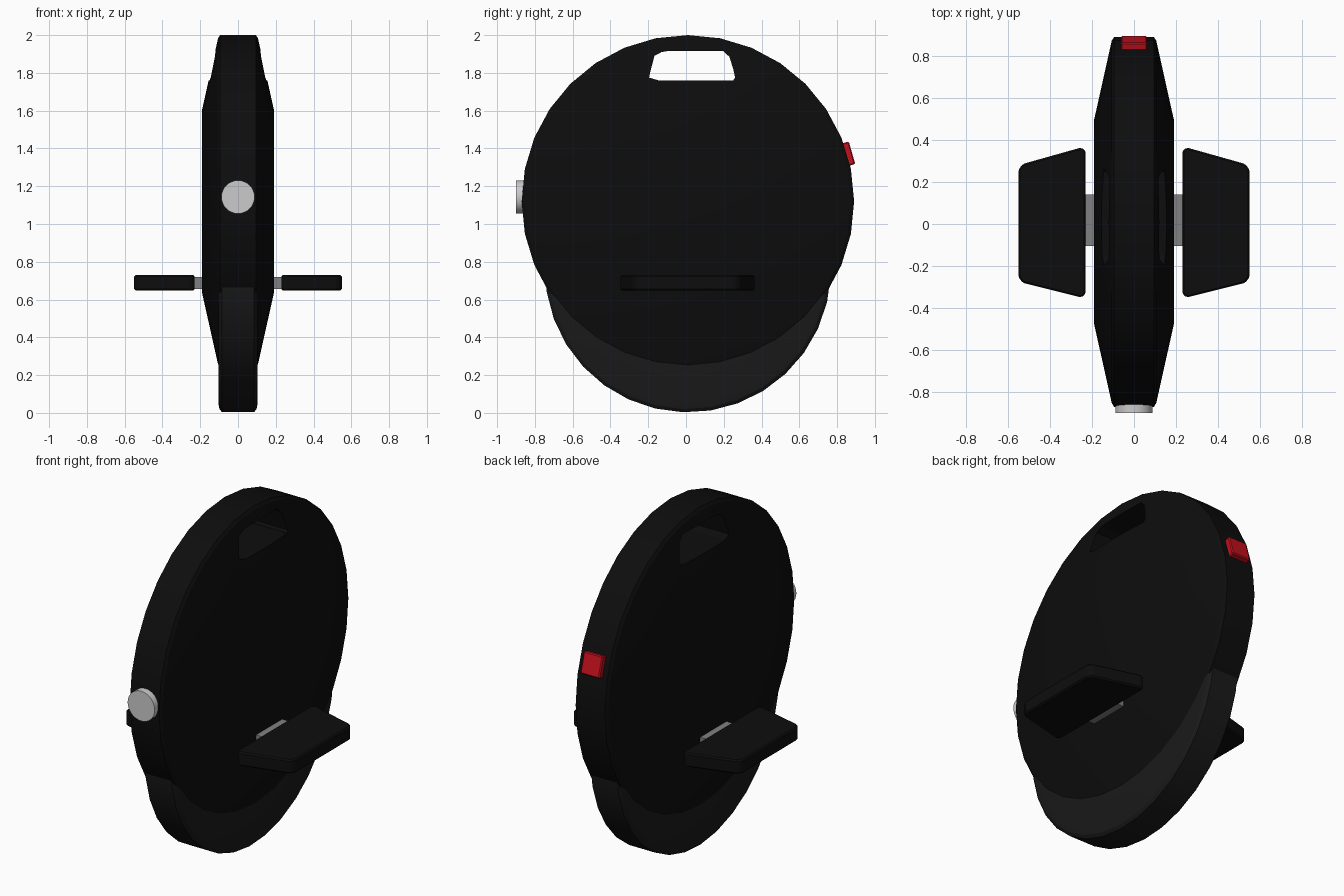
import bpy, bmesh, math
from mathutils import Matrix

if "Cube" in bpy.data.objects:
    bpy.data.objects.remove(bpy.data.objects["Cube"])

CY = 0.01  # common y centre of the round parts


def material(name, rgb):
    m = bpy.data.materials.new(name)
    m.diffuse_color = (*rgb, 1)
    m.use_nodes = True
    m.node_tree.nodes["Principled BSDF"].inputs["Base Color"].default_value = m.diffuse_color
    return m


black = material("black_shell", (0.004, 0.004, 0.004))
rubber = material("dark_rubber", (0.010, 0.010, 0.010))
red = material("red_lens", (0.55, 0.005, 0.012))
steel = material("steel", (0.22, 0.22, 0.22))


def finish(name, bm, mat=None, bevel=0.0, segments=1, smooth=True):
    bmesh.ops.recalc_face_normals(bm, faces=bm.faces)
    me = bpy.data.meshes.new(name)
    bm.to_mesh(me)
    bm.free()
    ob = bpy.data.objects.new(name, me)
    bpy.context.collection.objects.link(ob)
    if mat:
        me.materials.append(mat)
    bpy.ops.object.select_all(action='DESELECT')
    bpy.context.view_layer.objects.active = ob
    ob.select_set(True)
    if bevel:
        b = ob.modifiers.new("bevel", 'BEVEL')
        b.width, b.segments = bevel, segments
        bpy.ops.object.modifier_apply(modifier="bevel")
    if smooth:
        bpy.ops.object.shade_smooth_by_angle(angle=math.radians(15))
    return ob


def lathe(name, profile, z, mat, n=32, turn=0.0):
    """Spin an (x, radius) profile about the x axis and cap both ends."""
    bm = bmesh.new()
    rings = []
    for x, r in profile:
        angles = [turn + 2 * math.pi * i / n for i in range(n)]
        rings.append([bm.verts.new((x, CY + r * math.cos(a), z + r * math.sin(a)))
                      for a in angles])
    for a, b in zip(rings, rings[1:]):
        for i in range(n):
            j = (i + 1) % n
            bm.faces.new((a[i], a[j], b[j], b[i]))
    bm.faces.new(rings[0])
    bm.faces.new(rings[-1])
    return finish(name, bm, mat)


def prism(name, points, axis, low, high, mat=None, **kw):
    """Extrude a polygon: axis 'x' takes (y, z) points, axis 'z' takes (x, y)."""
    bm = bmesh.new()
    place = (lambda p, d: (d, *p)) if axis == 'x' else (lambda p, d: (*p, d))
    ends = [[bm.verts.new(place(p, d)) for p in points] for d in (low, high)]
    for e in ends:
        bm.faces.new(e)
    for i in range(len(points)):
        j = (i + 1) % len(points)
        bm.faces.new((ends[0][i], ends[0][j], ends[1][j], ends[1][i]))
    return finish(name, bm, mat, **kw)


def box(name, size, loc, mat, tilt=0.0, bevel=0.0):
    bm = bmesh.new()
    m = Matrix.Translation(loc) @ Matrix.Rotation(tilt, 4, 'X') @ Matrix.Diagonal((*size, 1))
    bmesh.ops.create_cube(bm, size=1, matrix=m)
    return finish(name, bm, mat, bevel=bevel)


# Shell: flat hub discs tapering to a narrow rim
half = [(0.19, 0.485), (0.106, 0.862), (0.095, 0.88)]
shell = lathe("body_shell", [(-x, r) for x, r in half] + half[::-1], 1.12, black)

# Carry handle opening cut through the top
opening = [(-0.145, 1.76), (-0.195, 1.775), (-0.188, 1.81), (-0.167, 1.89),
           (-0.13, 1.91), (-0.09, 1.917), (0.195, 1.917), (0.23, 1.885),
           (0.25, 1.82), (0.26, 1.775), (0.25, 1.76)]
cutter = prism("handle_cutter", opening, 'x', -0.4, 0.4, black, smooth=False)
cutter.hide_render = True
cut = shell.modifiers.new("handle", 'BOOLEAN')
cut.operation, cut.solver, cut.object = 'DIFFERENCE', 'EXACT', cutter
bpy.context.view_layer.objects.active = shell
bpy.ops.object.modifier_apply(modifier="handle")
bpy.data.objects.remove(cutter)

# Tyre showing below the shell
tread = [(0.102, 0.50), (0.102, 0.72), (0.098, 0.74), (0.085, 0.757)]
lathe("tyre", [(-x, r) for x, r in tread] + tread[::-1], 0.76, rubber,
      turn=math.radians(-2))

# Pedals and hinge brackets on both sides
for side, s in (("right", 1), ("left", -1)):
    outline = [(0.23, -0.355), (0.55, -0.275), (0.55, 0.28), (0.23, 0.37)]
    # round the plan corners by stepping a little along both edges
    plan = []
    for i, (x, y) in enumerate(outline):
        for px, py in (outline[i - 1], outline[(i + 1) % 4]):
            d = math.hypot(px - x, py - y)
            plan.append((s * (x + (px - x) / d * 0.022), y + (py - y) / d * 0.022))
    prism(side + "_pedal", plan, 'z', 0.648, 0.73, black, bevel=0.008)
    box(side + "_pedal_bracket", (0.07, 0.245, 0.065), (s * 0.205, 0.017, 0.688), steel)

# Headlight on the front rim
bm = bmesh.new()
bmesh.ops.create_cone(bm, cap_ends=True, segments=32, radius1=0.088, radius2=0.088, depth=0.06,
                      matrix=Matrix.Translation((0, -0.87, 1.143)) @ Matrix.Rotation(math.pi / 2, 4, 'X'))
finish("headlight", bm)

# Tail light, tilted to lie on the rear rim facet
a = math.radians(16.0)
box("tail_light", (0.124, 0.05, 0.124),
    (0, CY + 0.879 * math.cos(a), 1.128 + 0.879 * math.sin(a)), red, tilt=a, bevel=0.006)
